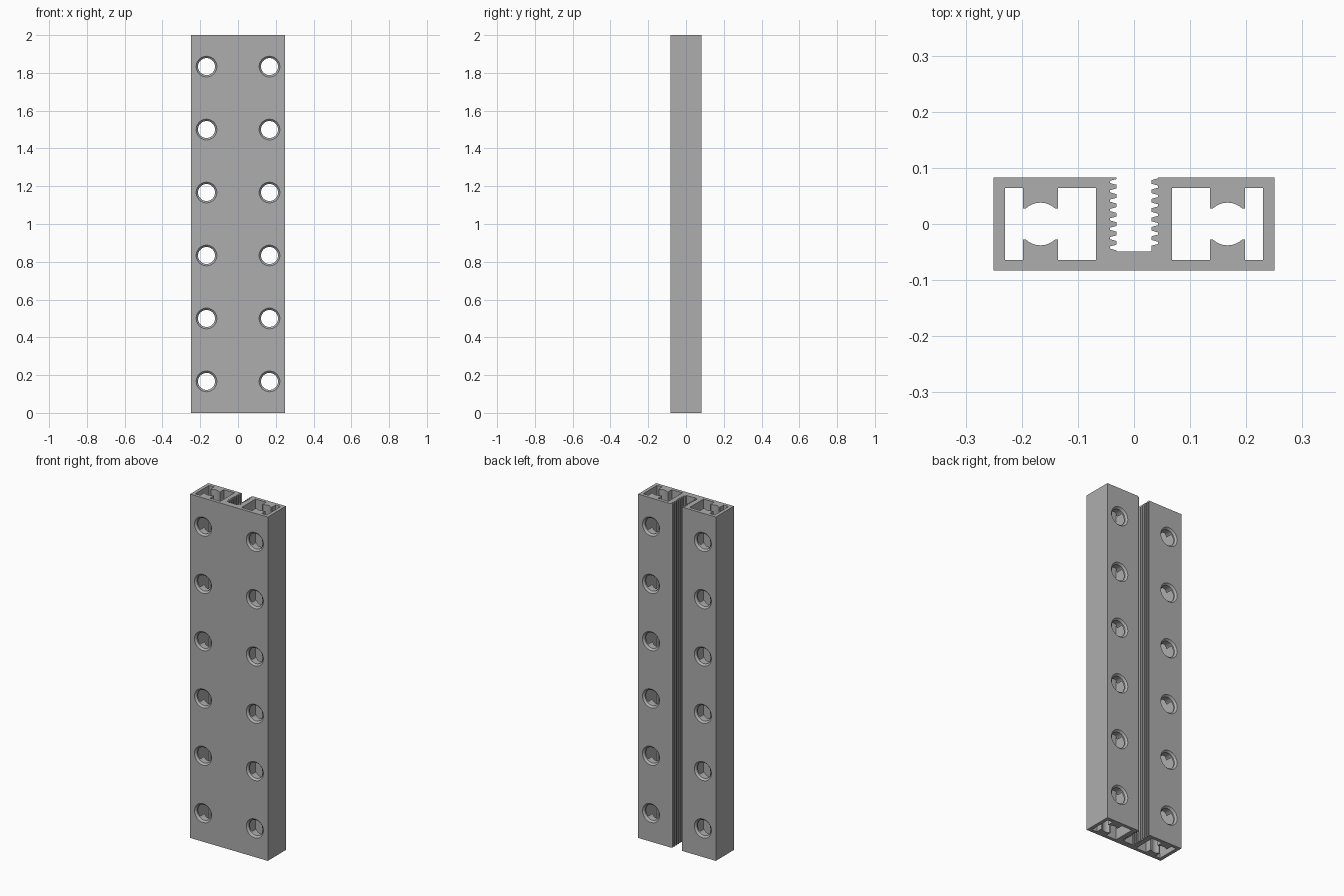
import bpy, bmesh, math
from mathutils import Matrix

cube = bpy.data.objects.get("Cube")
if cube:
    bpy.data.objects.remove(cube, do_unlink=True)

LENGTH = 2.0
HALF_W, HALF_D = 0.25, 0.0833
HOLE_X, SPACING = 0.1667, 1 / 3
PITCH, ROOT, TIP = 0.0167, 0.0425, 0.0315
SLOT_FLOOR = -0.049


def thread_wall(first_groove):
    """Toothed slot wall from the back face down to the slot floor, as (x, y)."""
    points = []
    y = first_groove
    while y > SLOT_FLOOR:
        for dx, dy in ((TIP, 0.3), (ROOT, 0.12), (ROOT, -0.12), (TIP, -0.3)):
            py = y + dy * PITCH
            if SLOT_FLOOR < py < HALF_D - 0.0005:
                points.append((dx, py))
        y -= PITCH
    return [(points[0][0], HALF_D)] + points + [(TIP, SLOT_FLOOR)]


def outer_profile():
    left_wall = [(-x, y) for x, y in thread_wall(0.075)]
    right_wall = thread_wall(HALF_D)
    return ([(-HALF_W, -HALF_D), (HALF_W, -HALF_D), (HALF_W, HALF_D)]
            + right_wall + left_wall[::-1] + [(-HALF_W, HALF_D)])


def chamber_profile(side):
    """Hollow chamber with two opposed ribs that cradle a round channel."""
    inner, outer, wall = 0.068, 0.23, 0.064
    rib, lip, radius = 0.031, 0.028, 0.038
    start = math.asin(lip / radius)
    arc = [start + (math.pi - 2 * start) * i / 12 for i in range(13)]
    top = [(outer, wall), (HOLE_X + rib, wall), (HOLE_X + rib, lip)]
    top += [(HOLE_X + radius * math.cos(a), radius * math.sin(a)) for a in arc]
    top += [(HOLE_X - rib, lip), (HOLE_X - rib, wall), (inner, wall)]
    loop = top + [(x, -y) for x, y in reversed(top)]
    return [(side * x, y) for x, y in loop]


def add_object(name, bm):
    bmesh.ops.recalc_face_normals(bm, faces=bm.faces)
    mesh = bpy.data.meshes.new(name)
    bm.to_mesh(mesh)
    bm.free()
    obj = bpy.data.objects.new(name, mesh)
    bpy.context.collection.objects.link(obj)
    return obj


# Extruded rail: outline plus two chambers, filled and pulled up
bm = bmesh.new()
for loop in (outer_profile(), chamber_profile(1), chamber_profile(-1)):
    verts = [bm.verts.new((x, y, 0)) for x, y in loop]
    for a, b in zip(verts, verts[1:] + verts[:1]):
        bm.edges.new((a, b))
bmesh.ops.triangle_fill(bm, use_beauty=True, use_dissolve=False,
                        edges=bm.edges[:], normal=(0, 0, 1))
result = bmesh.ops.extrude_face_region(bm, geom=bm.faces[:], use_keep_orig=True)
moved = [g for g in result["geom"] if isinstance(g, bmesh.types.BMVert)]
bmesh.ops.translate(bm, vec=(0, 0, LENGTH), verts=moved)
rail = add_object("slotted_rail", bm)

# Chamfered through holes: a straight drill and a cone at each face
bm = bmesh.new()
BORE, MOUTH, CHAMFER, OVER = 0.045, 0.055, 0.01, 0.01
stations = [(-HALF_D - OVER, MOUTH + OVER), (-HALF_D + CHAMFER, BORE),
            (HALF_D - CHAMFER, BORE), (HALF_D + OVER, MOUTH + OVER)]
SIDES = 32
for side in (-1, 1):
    for row in range(6):
        z = SPACING * (row + 0.5)
        rings = [[bm.verts.new((side * HOLE_X + r * math.cos(math.tau * i / SIDES), y,
                                z + r * math.sin(math.tau * i / SIDES)))
                  for i in range(SIDES)] for y, r in stations]
        for low, high in zip(rings, rings[1:]):
            for i in range(SIDES):
                j = (i + 1) % SIDES
                bm.faces.new((low[i], low[j], high[j], high[i]))
        bm.faces.new(rings[0])
        bm.faces.new(rings[-1])
cutter = add_object("hole_cutter", bm)
cutter.hide_render = True

# Aluminium colour
metal = bpy.data.materials.new("plain_grey")
metal.use_nodes = True
grey = (0.42, 0.42, 0.42, 1)
metal.diffuse_color = grey
metal.node_tree.nodes["Principled BSDF"].inputs["Base Color"].default_value = grey
for obj in (rail, cutter):
    obj.data.materials.append(metal)

# Drill the holes, then drop the cutter
drill = rail.modifiers.new("drill_holes", "BOOLEAN")
drill.operation = "DIFFERENCE"
drill.solver = "EXACT"
drill.object = cutter
bpy.ops.object.select_all(action="DESELECT")
rail.select_set(True)
bpy.context.view_layer.objects.active = rail
bpy.ops.object.modifier_apply(modifier=drill.name)
bpy.data.objects.remove(cutter, do_unlink=True)
bpy.ops.object.shade_smooth_by_angle(angle=math.radians(25))
